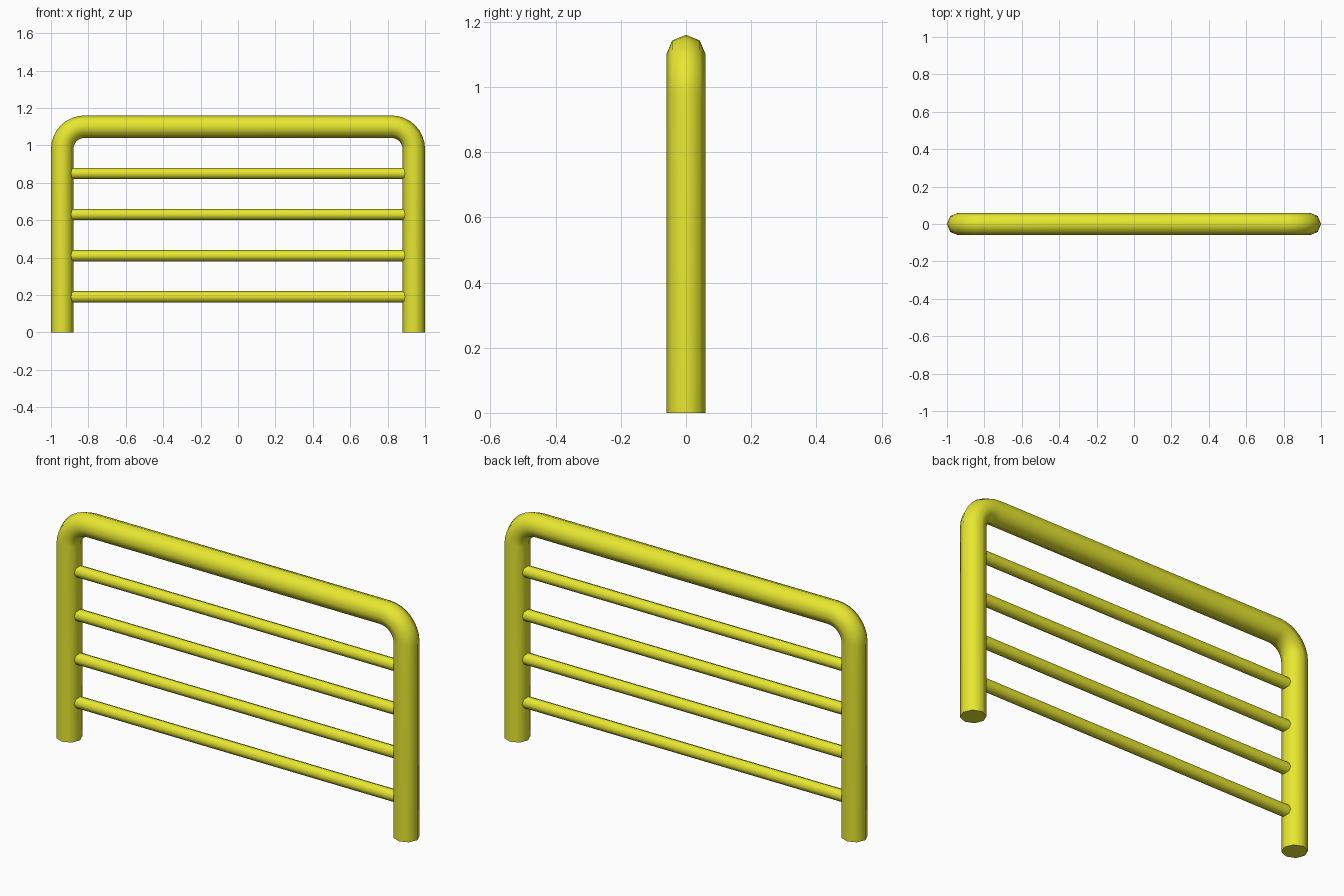
import bpy, bmesh, math
from mathutils import Vector

if "Cube" in bpy.data.objects:
    bpy.data.objects.remove(bpy.data.objects["Cube"])

SIDES = 8
yellow = bpy.data.materials.new("yellow_paint")
yellow.diffuse_color = (0.8, 0.8, 0.03, 1)
yellow.use_nodes = True
yellow.node_tree.nodes["Principled BSDF"].inputs["Base Color"].default_value = yellow.diffuse_color


def tube(name, path, radius):
    """Sweep an octagon along (x, z, tangent angle) stations in the XZ plane."""
    bm = bmesh.new()
    rings = []
    for x, z, ang in path:
        normal = Vector((-math.sin(ang), 0, math.cos(ang)))
        ring = []
        for i in range(SIDES):
            a = 2 * math.pi * i / SIDES
            offset = normal * math.cos(a) + Vector((0, math.sin(a), 0))
            ring.append(bm.verts.new(Vector((x, 0, z)) + offset * radius))
        rings.append(ring)
    for r0, r1 in zip(rings, rings[1:]):
        for i in range(SIDES):
            j = (i + 1) % SIDES
            bm.faces.new((r0[i], r0[j], r1[j], r1[i]))
    bm.faces.new(rings[0])
    bm.faces.new(rings[-1])
    bmesh.ops.recalc_face_normals(bm, faces=bm.faces)
    mesh = bpy.data.meshes.new(name)
    bm.to_mesh(mesh)
    bm.free()
    mesh.materials.append(yellow)
    obj = bpy.data.objects.new(name, mesh)
    bpy.context.collection.objects.link(obj)
    bpy.ops.object.select_all(action='DESELECT')
    obj.select_set(True)
    bpy.context.view_layer.objects.active = obj
    bpy.ops.object.shade_smooth_by_angle(angle=math.radians(60))
    return obj


# Outer frame: two posts joined by a top rail with rounded corners
POST_X, TOP_Z, BEND, STEPS = 0.94, 1.10, 0.12, 8
left = [(-POST_X, 0, math.pi / 2)]
for k in range(STEPS + 1):
    t = math.pi / 2 * k / STEPS
    left.append((-POST_X + BEND - BEND * math.cos(t),
                 TOP_Z - BEND + BEND * math.sin(t), math.pi / 2 - t))
right = [(-x, z, -ang) for x, z, ang in reversed(left)]
tube("outer_frame", left + right, 0.06)

# Four thin crossbars between the posts
for n in range(4):
    z = 0.19 + 0.22 * n
    tube(f"crossbar_{n + 1}", [(-POST_X, z, 0), (POST_X, z, 0)], 0.03)
